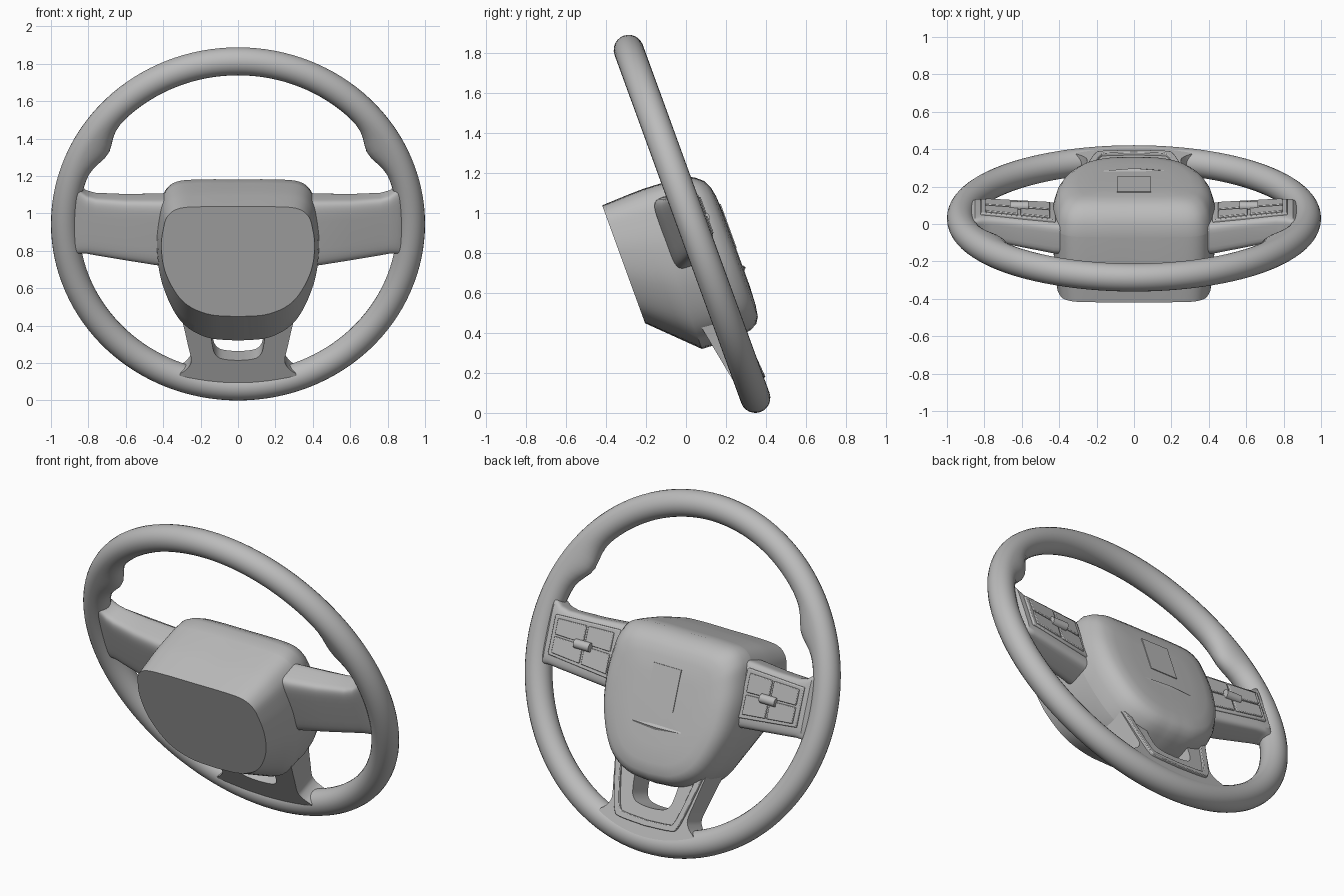
import bpy, bmesh, math
from mathutils import Matrix, Vector

if "Cube" in bpy.data.objects:
    bpy.data.objects.remove(bpy.data.objects["Cube"])

# Local frame: x across, y toward the driver, z up in the wheel plane; tilted at the end
TILT = Matrix.Translation((0, 0.03, 0.944)) @ Matrix.Rotation(math.radians(20), 4, 'X')
GREY = bpy.data.materials.new("satin_grey")
GREY.diffuse_color = (0.5, 0.5, 0.5, 1)
GREY.use_nodes = True
GREY.node_tree.nodes["Principled BSDF"].inputs["Base Color"].default_value = GREY.diffuse_color


def finish(name, bm, mirror=False, angle=35, bevel=0):
    bmesh.ops.recalc_face_normals(bm, faces=bm.faces)
    bm.transform(TILT)
    me = bpy.data.meshes.new(name)
    bm.to_mesh(me)
    bm.free()
    me.materials.append(GREY)
    ob = bpy.data.objects.new(name, me)
    bpy.context.collection.objects.link(ob)
    me.shade_smooth()
    me.set_sharp_from_angle(angle=math.radians(angle))
    if bevel:
        b = ob.modifiers.new("bevel", 'BEVEL')
        b.width, b.segments, b.limit_method = bevel, 2, 'ANGLE'
    if mirror:
        ob.modifiers.new("mirror", 'MIRROR').use_clip = False
    return ob


def loft(bm, rings, cap=(True, True), closed=False):
    vs = [[bm.verts.new(p) for p in r] for r in rings]
    pairs = list(zip(vs, vs[1:])) + ([(vs[-1], vs[0])] if closed else [])
    for a, b in pairs:
        for i in range(len(a)):
            j = (i + 1) % len(a)
            bm.faces.new((a[i], a[j], b[j], b[i]))
    if not closed:
        for flag, r in zip(cap, (vs[0], vs[-1])):
            if flag:
                bm.faces.new(r)


def smooth_path(pts, steps=5):
    # Catmull-Rom through the given points
    P = [Vector(p) for p in pts]
    P = [2 * P[0] - P[1]] + P + [2 * P[-1] - P[-2]]
    out = []
    for i in range(1, len(P) - 2):
        a, b, c, d = P[i - 1:i + 3]
        for k in range(steps):
            t = k / steps
            out.append(0.5 * (2 * b + (c - a) * t + (2 * a - 5 * b + 4 * c - d) * t * t
                              + (3 * b - a - 3 * c + d) * t ** 3))
    return out + [P[-2]]


# Rim with thumb grips on the inner side
bm = bmesh.new()
rings = []
for i in range(128):
    a = 2 * math.pi * i / 128
    x, z = math.cos(a), math.sin(a)
    deg = math.degrees(math.atan2(z, abs(x)))
    grip = 0.05 * math.exp(-((deg - 30) / 7) ** 2)
    ring = []
    for k in range(24):
        t = 2 * math.pi * k / 24
        off = 0.075 * math.cos(t)
        if off < 0:
            off -= grip * -math.cos(t)
        r = 0.925 + off
        ring.append((x * r, 0.075 * math.sin(t), z * r))
    rings.append(ring)
loft(bm, rings, closed=True)
finish("rim", bm)

# Hub outline: shield with a flat top and a round bottom
HALF = smooth_path([(0, 1), (.45, 1), (.76, .985), (.91, .92), (.97, .81), (1, .62),
                    (.935, .38), (.72, .14), (.4, .025), (0, 0)])
SHIELD = [(p.x, p.y) for p in HALF] + [(-p.x, p.y) for p in HALF[-2:0:-1]]


def shield(n, w, top, bot):
    return [(x * w, n, bot + s * (top - bot)) for x, s in SHIELD]


# Column-side housing with its flat front face
bm = bmesh.new()
loft(bm, [shield(*r) for r in [(-.39, .41, .24, -.386), (-.24, .427, .246, -.533),
     (-.167, .433, .247, -.604), (-.02, .437, .24, -.612)]])
finish("hub_housing", bm)

# Softly domed airbag cover
bm = bmesh.new()
loft(bm, [shield(*r) for r in [(-.02, .437, .24, -.612), (.05, .43, .235, -.608),
     (.095, .415, .21, -.598), (.13, .39, .18, -.58), (.15, .355, .14, -.55),
     (.16, .3, .09, -.49), (.165, .2, 0, -.39)]])
finish("airbag_cover", bm, angle=45)


def plate(bm, corners, depth):
    # corners: (x, n, v) on the driver side, thickened away from the driver
    loft(bm, [[(x, n - depth, v) for x, n, v in corners], corners])


# Badge plate and crease on the airbag cover
bm = bmesh.new()
plate(bm, [(-.09, .169, -.19), (.09, .169, -.19), (.09, .169, .045), (-.09, .169, .045)], .009)
finish("badge_plate", bm)
bm = bmesh.new()
loft(bm, [[(-.2, .162, -.28)] * 1 + [(-.2, .162, -.29), (-.2, .16, -.30)],
          [(0, .166, -.28), (0, .178, -.295), (0, .16, -.315)],
          [(.2, .162, -.28), (.2, .162, -.29), (.2, .16, -.30)]])
finish("cover_crease", bm)


def pad_n(x):
    return .037 + .094 * (x - .45)


# Side spokes: rounded box sections flaring into the rim (x, top, bottom, front)
bm = bmesh.new()
rings = []
for x, top, bot, front in [(.33, .178, -.205, -.155), (.43, .175, -.195, -.153), (.6, .165, -.177, -.12),
                           (.76, .165, -.16, -.085), (.81, .178, -.154, -.074), (.85, .21, -.155, -.066),
                           (.885, .27, -.17, -.05), (.91, .29, -.19, -.03)]:
    back = min(pad_n(x), .068) if x < .87 else .035
    ring = []
    for k in range(40):
        t = 2 * math.pi * (k + .5) / 40
        c, s = math.cos(t), math.sin(t)
        c = math.copysign(abs(c) ** .35, c)
        s = math.copysign(abs(s) ** .35, s)
        ring.append((x, (front + back) / 2 + c * (back - front) / 2, (top + bot) / 2 + s * (top - bot) / 2))
    rings.append(ring)
loft(bm, rings)
finish("side_spoke", bm, mirror=True, angle=40)


# Switch pads on the side spokes: base plate, four keys and a roller
def pad_quad(x0, x1, u0, u1, lift):
    def v(x, u):
        f = (x - .45) / .36
        return (-.135 + .04 * f) * (1 - u) + (.14 - .01 * f) * u
    return [(x, pad_n(x) + lift, v(x, u)) for x, u in ((x0, u0), (x1, u0), (x1, u1), (x0, u1))]


bm = bmesh.new()
plate(bm, pad_quad(.42, .82, 0, 1, .008), .03)
finish("switch_panel", bm, mirror=True, bevel=.006)
bm = bmesh.new()
for x0, x1 in ((.45, .607), (.619, .795)):
    for u0, u1 in ((.08, .48), (.53, .92)):
        plate(bm, pad_quad(x0, x1, u0, u1, .017), .02)
finish("switch_keys", bm, mirror=True, bevel=.004)
bm = bmesh.new()
bmesh.ops.create_cone(bm, cap_ends=True, segments=20, radius1=.026, radius2=.026, depth=.1,
                      matrix=Matrix.Translation((.613, pad_n(.613) + .018, .006)) @
                      Matrix.Rotation(math.pi / 2, 4, 'Y'))
finish("switch_roller", bm, mirror=True)


# U-shaped strips for the lower spoke; mirrored halves share the centre line
def u_strip(name, outer, inner, front, back, bevel=0):
    bm = bmesh.new()
    o, i = smooth_path(outer, 4), smooth_path(inner, 4)
    o += [Vector((-p.x, p.y)) for p in o[-2::-1]]
    i += [Vector((-p.x, p.y)) for p in i[-2::-1]]
    loft(bm, [[(a.x, front(a.y), a.y), (b.x, front(b.y), b.y),
               (b.x, back(b.y), b.y), (a.x, back(a.y), a.y)] for a, b in zip(o, i)])
    return finish(name, bm, angle=40, bevel=bevel)


def low_front(v):
    return -.133 + (-.5 - v) * .19


def low_back(v):
    return .04 + (-.5 - v) * .08


u_strip("lower_spoke",
        [(.31, -.45), (.29, -.54), (.268, -.65), (.25, -.75), (.275, -.80), (.31, -.84), (.2, -.885), (0, -.915)],
        [(.145, -.45), (.145, -.54), (.142, -.61), (.132, -.68), (.12, -.71), (.095, -.732), (.05, -.742), (0, -.745)],
        low_front, low_back)
u_strip("lower_spoke_trim",
        [(.29, -.5), (.265, -.6), (.235, -.72), (.205, -.81), (.165, -.835), (0, -.845)],
        [(.25, -.5), (.23, -.6), (.203, -.71), (.178, -.785), (.145, -.803), (0, -.812)],
        lambda v: low_back(v) - .02, lambda v: low_back(v) + .016, bevel=.004)
